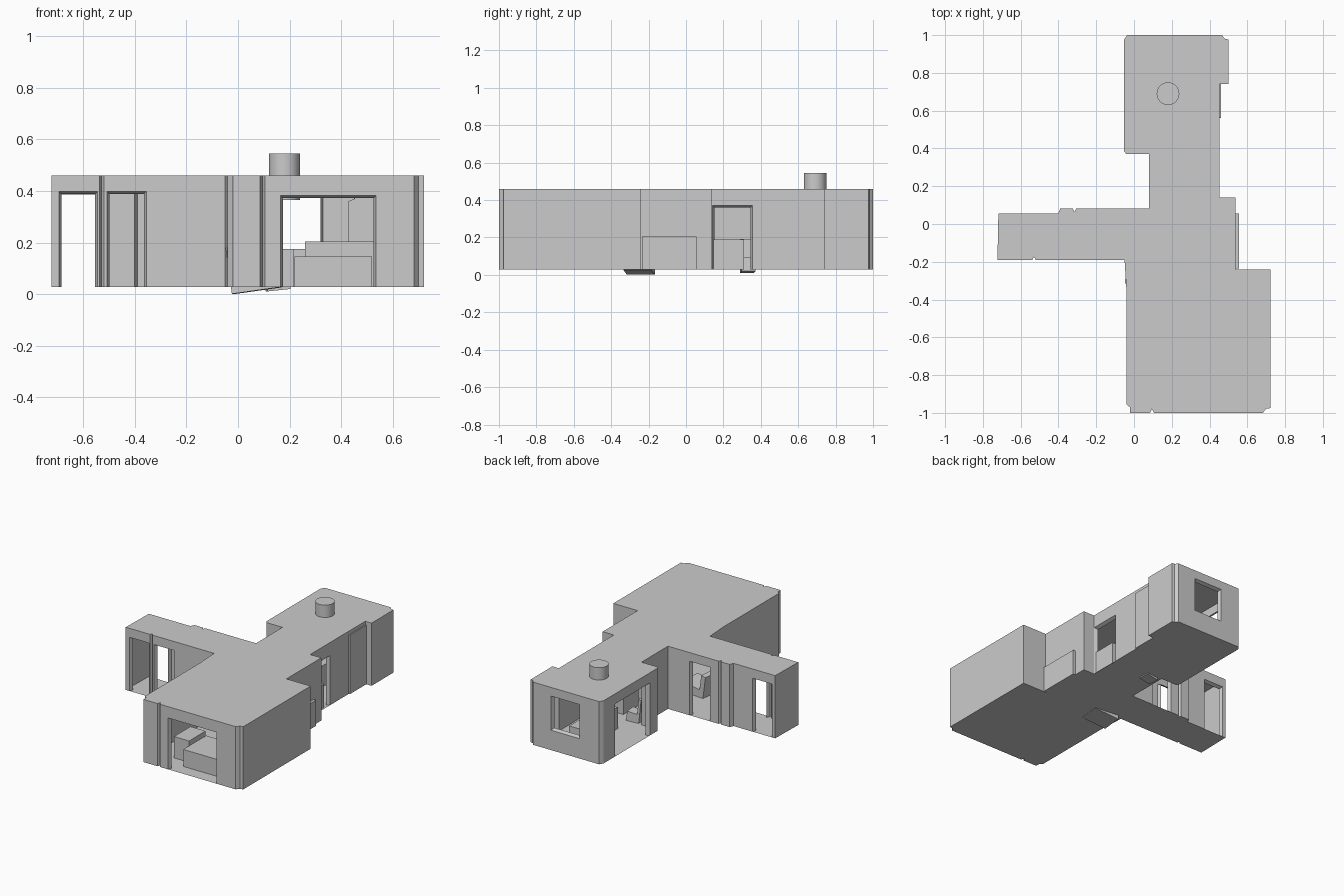
import bpy, bmesh
from math import radians
from mathutils import Vector, Matrix

if "Cube" in bpy.data.objects:
    bpy.data.objects.remove(bpy.data.objects["Cube"])

FLOOR, ROOF = 0.028, 0.46

# Outline, counter-clockwise; each corner starts a wall.
# Optional opening on that wall: (start, end, bottom, top) along its main axis
OUTLINE = [
    (-0.02, -1), (0.085, -1), (0.095, -0.978), (0.105, -1, (0.165, 0.535, FLOOR, 0.382)),
    (0.682, -1), (0.70, -0.977), (0.722, -0.975), (0.722, -0.24), (0.537, -0.24),
    (0.537, 0.14), (0.452, 0.14, (0.142, 0.355, FLOOR, 0.37)), (0.452, 0.74), (0.5, 0.74),
    (0.5, 0.977), (0.482, 0.98), (0.465, 1, (0.11, 0.33, 0.165, 0.40)), (-0.037, 1),
    (-0.053, 0.975, (0.47, 0.85, FLOOR, 0.39)), (-0.053, 0.385), (-0.04, 0.37), (0.08, 0.37),
    (0.08, 0.082, (-0.24, -0.085, FLOOR, 0.40)), (-0.305, 0.082), (-0.315, 0.065),
    (-0.325, 0.082), (-0.39, 0.082), (-0.402, 0.055, (-0.695, -0.545, FLOOR, 0.396)),
    (-0.718, 0.055), (-0.723, -0.19, (-0.695, -0.545, FLOOR, 0.398)), (-0.538, -0.19),
    (-0.53, -0.173), (-0.52, -0.19, (-0.508, -0.355, FLOOR, 0.398)), (-0.05, -0.19), (-0.04, -0.35),
    (-0.04, -0.955), (-0.022, -0.97),
]


def make_object(name, bm):
    mesh = bpy.data.meshes.new(name)
    bm.to_mesh(mesh)
    bm.free()
    ob = bpy.data.objects.new(name, mesh)
    bpy.context.collection.objects.link(ob)
    return ob


def add_box(bm, lo, hi, matrix=Matrix()):
    lo, hi = Vector(lo), Vector(hi)
    m = matrix @ Matrix.Translation((lo + hi) / 2) @ Matrix.Diagonal((*(hi - lo), 1))
    bmesh.ops.create_cube(bm, size=1, matrix=m)


def boxes(name, parts, matrix=Matrix()):
    bm = bmesh.new()
    for lo, hi in parts:
        add_box(bm, lo, hi, matrix)
    return make_object(name, bm)


# Walls with openings cut as grid cells, and splayed reveals around each opening
walls, frames = bmesh.new(), bmesh.new()
for i, corner in enumerate(OUTLINE):
    a = Vector(corner[:2])
    b = Vector(OUTLINE[(i + 1) % len(OUTLINE)][:2])
    d = b - a
    axis = 0 if abs(d.x) > abs(d.y) else 1
    us, zs, hole = [0, 1], [FLOOR, ROOF], None
    if len(corner) > 2:
        s, e, z0, z1 = corner[2]
        u0, u1 = sorted((v - a[axis]) / d[axis] for v in (s, e))
        hole = (u0, u1, z0, z1)
        us, zs = sorted({0, u0, u1, 1}), sorted({FLOOR, z0, z1, ROOF})
    for p, q in zip(us, us[1:]):
        for low, high in zip(zs, zs[1:]):
            if hole and hole[0] <= p < hole[1] and hole[2] <= low < hole[3]:
                continue
            walls.faces.new([walls.verts.new((*(a + d * u), z))
                             for u, z in ((p, low), (q, low), (q, high), (p, high))])
    if hole:
        n = d.length
        d.normalize()
        # Local frame: x along the wall, y inward
        m = Matrix(((d.x, -d.y, 0, a.x), (d.y, d.x, 0, a.y), (0, 0, 1, 0), (0, 0, 0, 1)))
        l, r, t, deep = hole[0] * n, hole[1] * n, 0.01, 0.024
        sill = z0 + t if z0 > FLOOR else z0
        outer = [(l, 0, z0), (l, 0, z1), (r, 0, z1), (r, 0, z0)]
        inner = [(l + t, deep, sill), (l + t, deep, z1 - t),
                 (r - t, deep, z1 - t), (r - t, deep, sill)]
        for k in range(4 if z0 > FLOOR else 3):
            j = (k + 1) % 4
            frames.faces.new([frames.verts.new(m @ Vector(v))
                              for v in (outer[k], outer[j], inner[j], inner[k])])
bmesh.ops.remove_doubles(walls, verts=walls.verts, dist=0.0005)
make_object("walls", walls)
make_object("opening_reveals", frames)

# Flat roof and floor
for name, z, step in (("roof", ROOF, 1), ("floor", FLOOR, -1)):
    bm = bmesh.new()
    face = bm.faces.new([bm.verts.new((p[0], p[1], z)) for p in OUTLINE[::step]])
    face.normal_update()
    bmesh.ops.triangulate(bm, faces=[face], ngon_method='EAR_CLIP')
    make_object(name, bm)

# Round flue passing through the roof
bpy.ops.mesh.primitive_cylinder_add(vertices=32, radius=0.06, depth=0.18,
                                    location=(0.18, 0.69, 0.455))
bpy.context.object.name = "roof_flue"
bpy.ops.object.shade_smooth_by_angle(angle=radians(40))

# Shallow panel standing off the right side
boxes("side_panel", [((0.45, 0.56, FLOOR), (0.46, 0.74, 0.435))])

# Sofa whose back shows through the right wall
boxes("sofa", [
    ((0.26, -0.235, FLOOR), (0.50, 0.055, 0.155)),
    ((0.50, -0.235, FLOOR), (0.555, 0.055, 0.205)),
    ((0.26, -0.235, 0.155), (0.50, -0.18, 0.205)),
    ((0.26, 0.0, 0.155), (0.50, 0.055, 0.205)),
])

# Front room furniture, passage cabinet and back room bench
boxes("bed", [((0.22, -0.91, FLOOR), (0.52, -0.66, 0.145))])
boxes("bedside_box", [((0.10, -0.84, FLOOR), (0.215, -0.66, 0.175))])
boxes("cabinet", [((0.26, 0.145, FLOOR), (0.44, 0.31, 0.19))])
boxes("bench", [((0.17, 0.50, FLOOR), (0.26, 0.90, 0.175))])

# Tilted chairs that dip slightly under the floor
for name, loc, tilt, turn, k in (("armchair", (0.065, -0.25, 0.068), -8, -6, 1.0),
                                 ("small_chair", (0.15, 0.33, 0.07), -6, 5, 0.5)):
    m = (Matrix.Translation(loc) @ Matrix.Rotation(radians(turn), 4, 'Z')
         @ Matrix.Rotation(radians(tilt), 4, 'Y') @ Matrix.Diagonal((k, k, 1, 1)))
    boxes(name, [((-0.09, -0.075, -0.055), (0.09, 0.075, 0.02)),
                 ((-0.09, -0.075, 0.02), (-0.055, 0.075, 0.125))], m)
